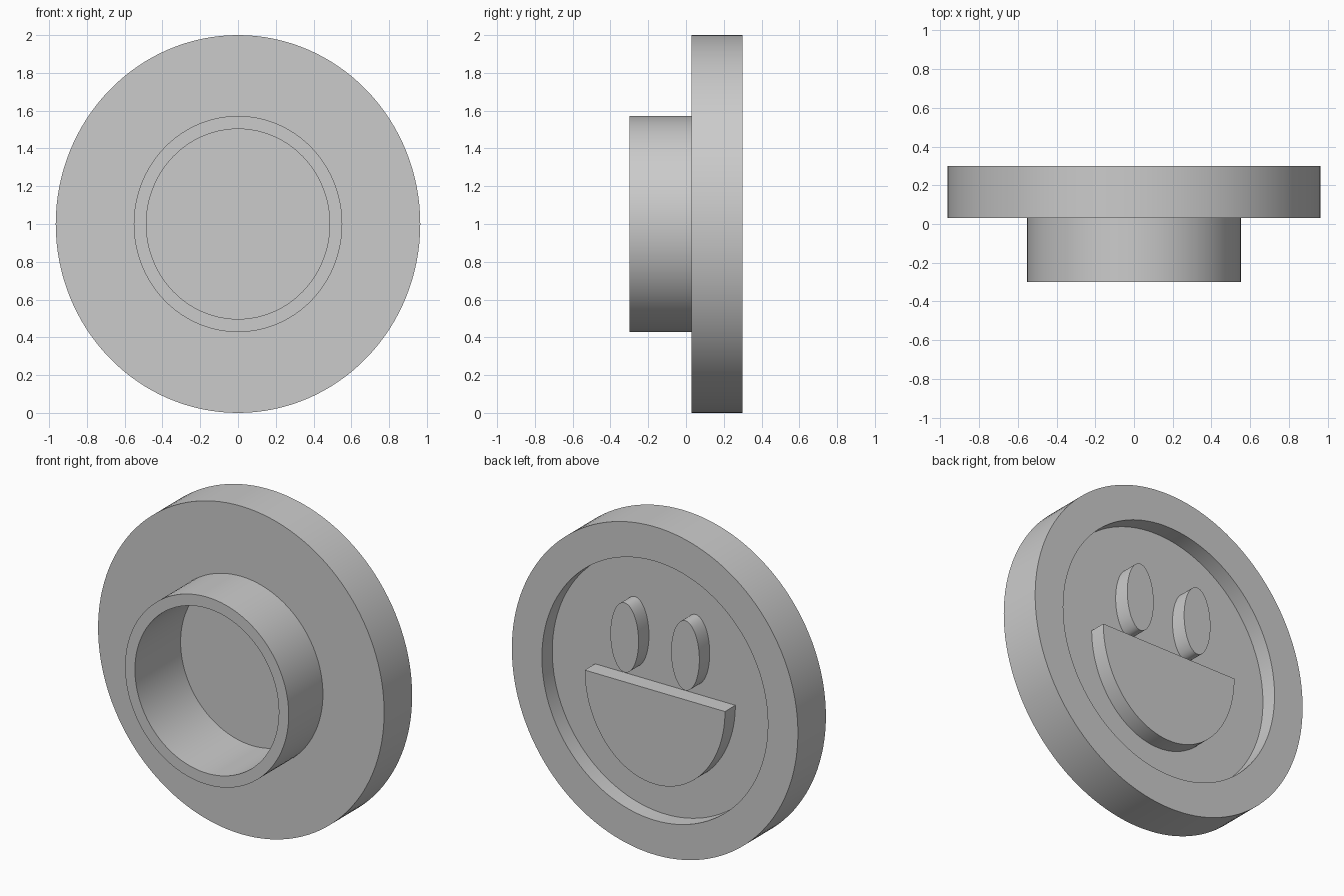
import bpy
import bmesh
from math import cos, sin, pi, radians

cube = bpy.data.objects.get("Cube")
if cube:
    bpy.data.objects.remove(cube)

SEGMENTS = 128
SQUASH = 0.965        # every circle is slightly narrower than tall
FLOOR, FACE = 0.20, 0.30

grey = bpy.data.materials.new("plain grey")
grey.use_nodes = True
grey.diffuse_color = (0.6, 0.6, 0.6, 1)
grey.node_tree.nodes["Principled BSDF"].inputs["Base Color"].default_value = (0.6, 0.6, 0.6, 1)


def arc(rx, rz, cx=0, cz=1, start=0, sweep=2 * pi):
    """Points of an ellipse, or of an open arc with both ends included."""
    closed = sweep >= 2 * pi
    count = SEGMENTS if closed else SEGMENTS // 2
    steps = count if closed else count + 1
    angles = [start + sweep * i / count for i in range(steps)]
    return [(cx + rx * cos(a), cz + rz * sin(a)) for a in angles]


def loft(name, sections):
    """Join outlines, given as (points, y), into a closed solid."""
    bm = bmesh.new()
    rings = [[bm.verts.new((x, y, z)) for x, z in points] for points, y in sections]
    n = len(rings[0])
    for a, b in zip(rings, rings[1:]):
        for i in range(n):
            j = (i + 1) % n
            bm.faces.new((a[i], a[j], b[j], b[i]))
    bm.faces.new(rings[0])
    bm.faces.new(rings[-1])
    bmesh.ops.recalc_face_normals(bm, faces=bm.faces)
    mesh = bpy.data.meshes.new(name)
    bm.to_mesh(mesh)
    bm.free()
    mesh.materials.append(grey)
    obj = bpy.data.objects.new(name, mesh)
    bpy.context.collection.objects.link(obj)
    bpy.ops.object.select_all(action='DESELECT')
    obj.select_set(True)
    bpy.context.view_layer.objects.active = obj
    bpy.ops.object.shade_smooth_by_angle(angle=radians(30))
    return obj


# Disc with a recessed back and a hollow tube at the front
profile = [(0.79, FLOOR), (0.79, FACE), (1.0, FACE), (1.0, 0.03),
           (0.572, 0.03), (0.572, -0.30), (0.503, -0.30), (0.503, 0.14)]
loft("disc_and_tube", [(arc(r * SQUASH, r), y) for r, y in profile])

# Raised eyes
for side, x in (("left", 0.205), ("right", -0.205)):
    eye = arc(0.095, 0.212, x, 1.27)
    loft(side + "_eye", [(eye, FLOOR), (eye, FACE)])

# Raised half-round mouth
mouth = arc(0.473, 0.57, start=pi, sweep=pi)
loft("mouth", [(mouth, FLOOR), (mouth, FACE)])
